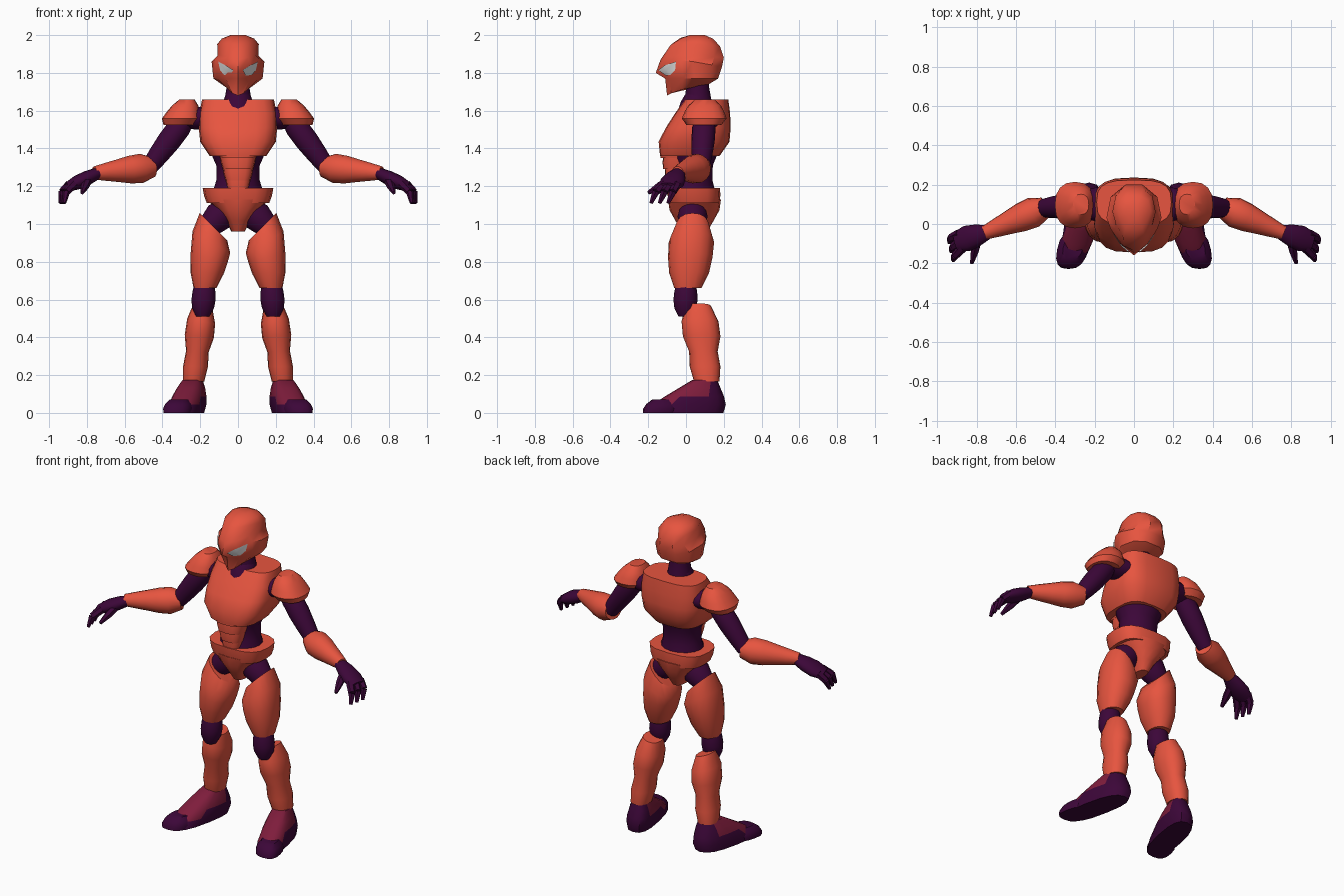
import bpy
import bmesh
from math import sin, cos, pi, radians, copysign
from mathutils import Vector
from mathutils.bvhtree import BVHTree

if "Cube" in bpy.data.objects:
    bpy.data.objects.remove(bpy.data.objects["Cube"])


def material(name, red, green, blue):
    mat = bpy.data.materials.new(name)
    mat.use_nodes = True
    mat.diffuse_color = (red, green, blue, 1)
    shader = next(node for node in mat.node_tree.nodes if node.type == "BSDF_PRINCIPLED")
    shader.inputs["Base Color"].default_value = (red, green, blue, 1)
    return mat


ORANGE = material("coral armour", .8, .09, .05)
PURPLE = material("dark purple suit", .045, .002, .04)
MAROON = material("maroon shoe upper", .21, .012, .045)
WHITE = material("eye white", .95, .95, .95)
parts = []


def add_object(name, bm, mat, mirror):
    bmesh.ops.recalc_face_normals(bm, faces=bm.faces)
    mesh = bpy.data.meshes.new(name)
    bm.to_mesh(mesh)
    bm.free()
    mesh.materials.append(mat)
    obj = bpy.data.objects.new(name, mesh)
    bpy.context.collection.objects.link(obj)
    if mirror:
        obj.modifiers.new("Mirror", "MIRROR")
    parts.append(obj)
    return obj


def skin(name, mat, rings, mirror=False):
    """Bridge closed rings of points and cap both ends."""
    bm = bmesh.new()
    loops = [[bm.verts.new(point) for point in ring] for ring in rings]
    for low, high in zip(loops, loops[1:]):
        for j in range(len(low)):
            bm.faces.new((low[j - 1], low[j], high[j], high[j - 1]))
    bm.faces.new(loops[0])
    bm.faces.new(loops[-1])
    return add_object(name, bm, mat, mirror)


def loft(name, mat, start, end, radii, depth=(1, 1), square=1.0, slant=0.0, turn=0.0,
         across=False, sides=16):
    """Evenly spaced ovals from start to end, mirrored when off centre.

    Depth is the front-to-back ratio at both ends, slant raises the outer side
    of the first rings, turn swings the front sideways, and across sets the
    rings square to the axis instead of level.
    """
    start, end = Vector(start), Vector(end)
    side, back = Vector((1, 0, 0)), Vector((0, 1, 0))
    if across:
        axis = (end - start).normalized()
        side = axis.cross(back).normalized()
        back = side.cross(axis)
    rings = []
    for i, radius in enumerate(radii):
        t = i / (len(radii) - 1)
        ratio = depth[0] + (depth[1] - depth[0]) * t
        ring = []
        for j in range(sides):
            c, s = cos(2 * pi * j / sides), sin(2 * pi * j / sides)
            u = radius * copysign(abs(c) ** square, c)
            v = radius * ratio * copysign(abs(s) ** square, s)
            lift = Vector((turn * v, 0, slant * u * (1 - t) ** 2))
            ring.append(start.lerp(end, t) + side * u + back * v + lift)
        rings.append(ring)
    return skin(name, mat, rings, start.x > 0)


# Head: rings with a pointed front, wide ears and the brow raised towards the sides
def head_ring(front, front_z, back, back_z, width, point, lift):
    half = [(0, 0, 0), (.5, point, .6), (.85, .3 + point / 2, 1), (1, .55, .8),
            (.85, .85, .3), (.4, 1, 0)]
    right = [(width * across, front + (back - front) * along,
              front_z + (back_z - front_z) * along + lift * raised)
             for across, along, raised in half]
    return right + [(-x, y, z) for x, y, z in reversed(right[1:])]


head = skin("head", ORANGE, [
    head_ring(-.1, 1.68, .12, 1.74, width=.06, point=.1, lift=.01),
    head_ring(-.11, 1.77, .17, 1.77, width=.13, point=.09, lift=0),
    head_ring(-.16, 1.8, .19, 1.83, width=.14, point=.17, lift=.055),
    head_ring(-.135, 1.87, .2, 1.88, width=.108, point=.07, lift=.02),
    head_ring(-.08, 1.95, .18, 1.94, width=.11, point=.05, lift=.01),
    head_ring(-.03, 1.985, .145, 1.98, width=.085, point=.05, lift=0),
    head_ring(.02, 2, .1, 2, width=.04, point=.05, lift=0)])

# Eyes: thin slanted plates laid on the face
bm = bmesh.new()
bm.from_mesh(head.data)
face_tree = BVHTree.FromBMesh(bm)
bm.free()


def on_face(x, z):
    hit = face_tree.ray_cast(Vector((x, -1, z)), Vector((0, 1, 0)))[0]
    return hit - Vector((0, .008, 0))


bm = bmesh.new()
centre = bm.verts.new(on_face(.067, 1.815))
rim = [bm.verts.new(on_face(x, z)) for x, z in (
    (.025, 1.815), (.04, 1.785), (.075, 1.79), (.095, 1.815), (.105, 1.86), (.065, 1.84))]
for j in range(len(rim)):
    bm.faces.new((centre, rim[j - 1], rim[j]))
add_object("eyes", bm, WHITE, mirror=True)

# Neck and torso
loft("neck", PURPLE, start=(0, .065, 1.6), end=(0, .06, 1.79), radii=(.08, .07, .06, .06))
loft("collar", PURPLE, start=(0, .045, 1.61), end=(0, .06, 1.685), radii=(.085, .08, .065))
loft("chest", ORANGE, start=(0, .02, 1.36), end=(0, .11, 1.66),
     radii=(.15, .2, .208, .205, .19), depth=(1.05, .6), square=.65, sides=20)
loft("waist", PURPLE, start=(0, .035, 1.15), end=(0, .04, 1.39),
     radii=(.14, .115, .115, .15), depth=(.9, .9))
for i in range(4):
    width, base = .05 + .015 * i, 1.17 + .06 * i
    loft(f"abdomen_band_{i}", ORANGE, start=(0, -.045, base), end=(0, -.05, base + .07),
         radii=(width, width + .01, width + .015), depth=(.95, .75), square=.7)
loft("pelvis", ORANGE, start=(0, .045, .96), end=(0, .045, 1.13),
     radii=(.035, .065, .11, .165), depth=(1.9, .85), square=.8)
loft("belt", ORANGE, start=(0, .045, 1.11), end=(0, .04, 1.19),
     radii=(.165, .18, .187), depth=(.8, .75), square=.7)

# Legs
loft("hip_joints", PURPLE, start=(.04, .035, 1.1), end=(.16, .035, .98),
     radii=(.06, .08, .06), across=True)
loft("thighs", ORANGE, start=(.13, .035, .985), end=(.175, .01, .66),
     radii=(.073, .1, .098, .088, .06), depth=(1.2, 1.2), square=.9, slant=1)
loft("knees", PURPLE, start=(.178, 0, .69), end=(.187, -.005, .51),
     radii=(.05, .06, .064, .058, .035))
loft("shins", ORANGE, start=(.185, .065, .565), end=(.235, .11, .165),
     radii=(.05, .074, .077, .06, .066, .056), depth=(1.35, 1.2), square=.9, slant=.3)

# Feet: maroon upper above a sole line that rises to the dark heel
feet = loft("feet", PURPLE, start=(.275, -.01, 0), end=(.24, .1, .175),
            radii=(.08, .085, .08, .068, .05), depth=(2.6, 1.3), square=.75, turn=-.2)
feet.data.materials.append(MAROON)
for face in feet.data.polygons:
    face.material_index = int(face.center.z > .08 + face.center.y / 4 and face.center.y < .14)
loft("toe_caps", PURPLE, start=(.315, -.135, 0), end=(.31, -.12, .07),
     radii=(.075, .078, .07, .05), depth=(1.25, 1.2), square=.75, turn=-.2)

# Arms
loft("shoulder_joints", PURPLE, start=(.16, .1, 1.56), end=(.29, .1, 1.56),
     radii=(.06, .06, .05), depth=(1.5, 1.2), across=True)
loft("shoulder_pads", ORANGE, start=(.31, .095, 1.525), end=(.27, .1, 1.66),
     radii=(.085, .103, .088, .07, .04), depth=(1.1, 1.3), square=.85)
loft("upper_arms", PURPLE, start=(.26, .1, 1.58), end=(.47, .08, 1.3),
     radii=(.045, .062, .062, .055, .045), across=True)
loft("forearms", ORANGE, start=(.45, .085, 1.3), end=(.76, -.045, 1.27),
     radii=(.053, .078, .073, .06, .048, .035), across=True)

# Hands: three bent fingers fanned by a rule, and a thumb
loft("palms", PURPLE, start=(.74, -.04, 1.27), end=(.905, -.09, 1.195),
     radii=(.03, .038, .038, .025), depth=(1.2, 2), across=True)
for i in range(3):
    root = Vector((.89 - .01 * i, -.05 - .035 * i, 1.21))
    knuckle = Vector((.93 - .01 * i, -.07 - .045 * i, 1.17))
    tip = knuckle + Vector((.01, -.025, -.06))
    loft(f"fingers_{i}", PURPLE, root, knuckle, radii=(.024, .021), across=True, sides=6)
    loft(f"fingertips_{i}", PURPLE, knuckle, tip, radii=(.021, .01), across=True, sides=6)
loft("thumbs", PURPLE, start=(.795, -.08, 1.235), end=(.825, -.2, 1.165),
     radii=(.024, .022, .01), across=True, sides=6)

# Smooth shading with crisp edges
bpy.ops.object.select_all(action="DESELECT")
for obj in parts:
    obj.select_set(True)
bpy.context.view_layer.objects.active = head
bpy.ops.object.shade_smooth_by_angle(angle=radians(40))
